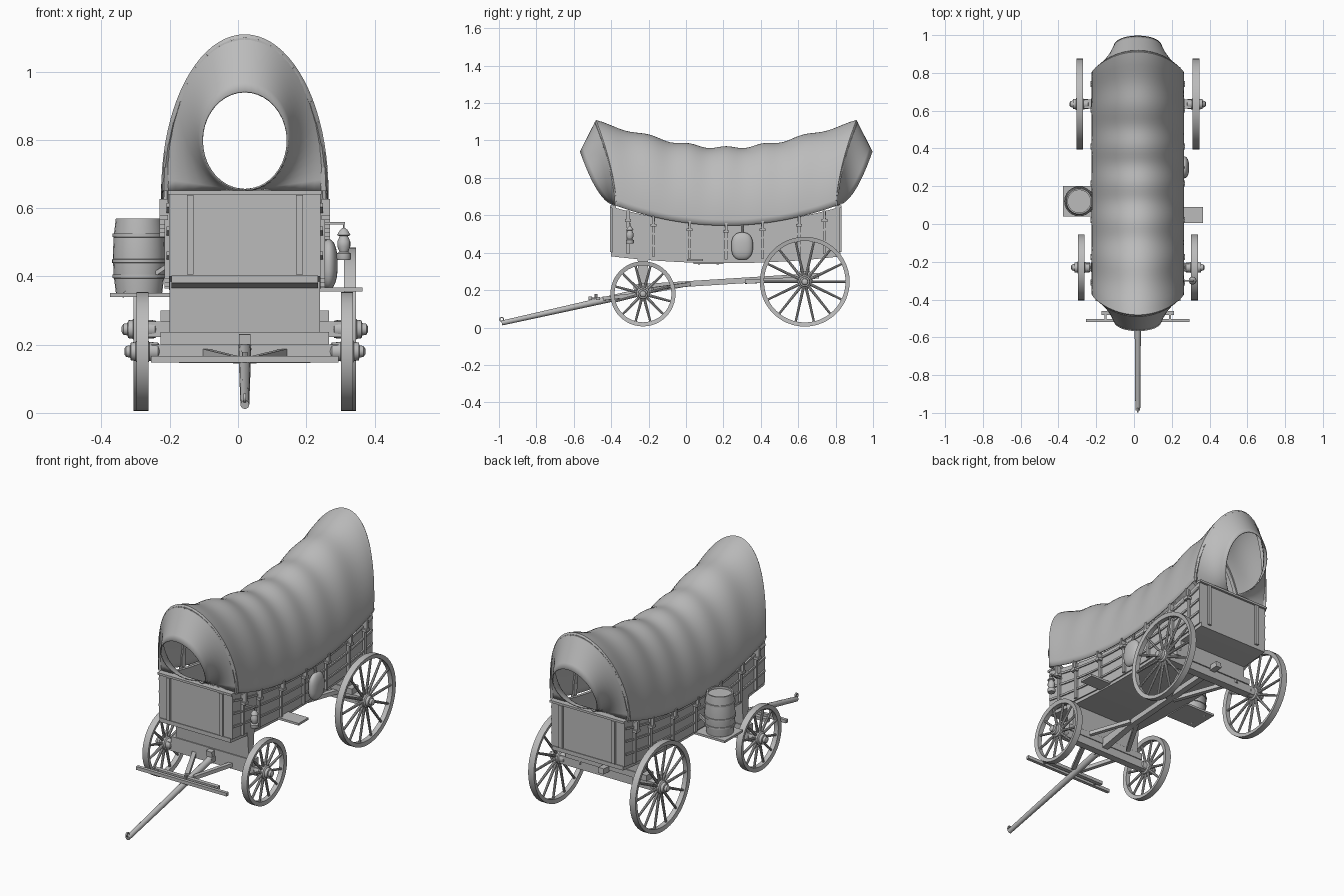
import bpy, bmesh, math
from mathutils import Matrix, Vector

if "Cube" in bpy.data.objects:
    bpy.data.objects.remove(bpy.data.objects["Cube"])

CX, CY = 0.02, 0.215          # wagon box centre line and mid length
grey = bpy.data.materials.new("plain grey")
grey.diffuse_color = (0.5, 0.5, 0.5, 1)
grey.use_nodes = True
grey.node_tree.nodes["Principled BSDF"].inputs["Base Color"].default_value = grey.diffuse_color


def finish(name, bm, smooth=False):
    bmesh.ops.recalc_face_normals(bm, faces=bm.faces[:])
    me = bpy.data.meshes.new(name)
    bm.to_mesh(me)
    bm.free()
    ob = bpy.data.objects.new(name, me)
    bpy.context.collection.objects.link(ob)
    me.materials.append(grey)
    if smooth:
        bpy.ops.object.select_all(action='DESELECT')
        ob.select_set(True)
        bpy.context.view_layer.objects.active = ob
        bpy.ops.object.shade_smooth_by_angle(angle=math.radians(35))
    return ob


def add_box(bm, x0, x1, y0, y1, z0, z1):
    m = Matrix.Translation(((x0 + x1) / 2, (y0 + y1) / 2, (z0 + z1) / 2))
    bmesh.ops.create_cube(bm, size=1, matrix=m @ Matrix.Diagonal((x1 - x0, y1 - y0, z1 - z0, 1)))


def box(name, *dims):
    bm = bmesh.new()
    add_box(bm, *dims)
    return finish(name, bm)


def add_beam(bm, p, q, w, h, sides=0):
    p, q = Vector(p), Vector(q)
    d = q - p
    if sides:
        m = Matrix.Translation((p + q) / 2) @ d.to_track_quat('Z', 'Y').to_matrix().to_4x4()
        bmesh.ops.create_cone(bm, cap_ends=True, segments=sides, radius1=w, radius2=h, depth=d.length, matrix=m)
    else:
        m = Matrix.Translation((p + q) / 2) @ d.to_track_quat('Y', 'Z').to_matrix().to_4x4()
        bmesh.ops.create_cube(bm, size=1, matrix=m @ Matrix.Diagonal((w, d.length, h, 1)))


def add_lathe(bm, profile, m, seg=24, ring=False):
    """Revolve (radius, height) points about local z."""
    rows = [[bm.verts.new(m @ Vector((r * math.cos(a), r * math.sin(a), h)))
             for a in (2 * math.pi * i / seg for i in range(seg))] for r, h in profile]
    pairs = list(zip(rows, rows[1:])) + ([(rows[-1], rows[0])] if ring else [])
    for a, b in pairs:
        for i in range(seg):
            j = (i + 1) % seg
            bm.faces.new((a[i], a[j], b[j], b[i]))
    if not ring:
        bm.faces.new(rows[0])
        bm.faces.new(rows[-1])


def sag(z, y):
    """Drop of the curved wagon box, stronger near its top."""
    t = (y - CY) / 0.61
    return z - (1 - t * t) * (0.04 + 0.2 * (z - 0.40))


def add_sagged(bm, x0, x1, y0, y1, z0, z1, n=20):
    rows = []
    for i in range(n + 1):
        y = y0 + (y1 - y0) * i / n
        rows.append([bm.verts.new((x, y, sag(z, y))) for x, z in ((x0, z0), (x1, z0), (x1, z1), (x0, z1))])
    for a, b in zip(rows, rows[1:]):
        for k in range(4):
            bm.faces.new((a[k], a[(k + 1) % 4], b[(k + 1) % 4], b[k]))
    bm.faces.new(rows[0])
    bm.faces.new(rows[-1])


# Canvas cover: scalloped arch body with a drawn-in bonnet at each end
def arch(u, th, inset=0.0):
    zb, zt = 0.545 + 0.105 * u * u, 0.967 + 0.14 * u * u
    dip = 0.5 * (1 - math.cos(6 * math.pi * (u + 1)))
    s = max(math.sin(th), 0)
    h = (zt - zb) - inset - 0.014 * dip
    y = CY + 0.585 * u + math.copysign(0.11 * u ** 4, u) * s ** 1.6
    return Vector((CX + (0.243 - inset - 0.006 * dip * s) * math.cos(th), y, zb + h * s))


def opening(sign, th):
    a = -math.pi / 2 + 2 * th
    t = (math.sin(a) + 1) / 2
    return Vector((CX + 0.125 * math.cos(a), CY + sign * (0.585 + 0.195 * t ** 0.5), 0.797 + 0.143 * math.sin(a)))


TH = [math.pi * i / 40 for i in range(41)]
NB, NU = 6, 60
bm = bmesh.new()
rows = [[opening(-1, t).lerp(arch(-1, t), k / NB) for t in TH] for k in range(NB)]
rows += [[arch(-1 + 2 * i / NU, t) for t in TH] for i in range(NU + 1)]
rows += [[arch(1, t).lerp(opening(1, t), k / NB) for t in TH] for k in range(1, NB + 1)]
rows = [[bm.verts.new(p) for p in r] for r in rows]
for a, b in zip(rows, rows[1:]):
    for i in range(40):
        bm.faces.new((a[i], a[i + 1], b[i + 1], b[i]))
cover = finish("canvas_cover", bm, True)
mod = cover.modifiers.new("cloth", 'SOLIDIFY')
mod.thickness = 0.005
mod.offset = 0

# Bows holding up the cover
bm = bmesh.new()
for k in range(7):
    pts = [arch(-1 + k / 3, t, 0.012) for t in TH[::2]]
    for p, q in zip(pts, pts[1:]):
        add_beam(bm, p, q, 0.02, 0.01)
finish("cover_bows", bm)

# Wagon box sides, rails, floor, stakes and tie cleats
bm = bmesh.new()
for s in (-1, 1):
    add_sagged(bm, *sorted((CX + s * 0.205, CX + s * 0.222)), -0.395, 0.82, 0.40, 0.645)
finish("side_boards", bm)
bm = bmesh.new()
for s in (-1, 1):
    for z in (0.462, 0.535, 0.605):
        add_sagged(bm, *sorted((CX + s * 0.22, CX + s * 0.229)), -0.39, 0.815, z, z + 0.012)
finish("side_rails", bm)
bm = bmesh.new()
add_sagged(bm, CX - 0.215, CX + 0.215, -0.40, 0.825, 0.38, 0.402)
finish("floor", bm)
bm = bmesh.new()
cleats = bmesh.new()
for s in (-1, 1):
    for k in range(7):
        y = min(max(CY + 0.195 * (k - 3), -0.31), 0.74)
        x = sorted((CX + s * 0.22, CX + s * 0.235))
        add_box(bm, *x, y - 0.008, y + 0.008, sag(0.405, y), sag(0.64, y))
        x = sorted((CX + s * 0.225, CX + s * 0.25))
        add_box(cleats, *x, y - 0.016, y + 0.016, sag(0.585, y), sag(0.60, y))
        add_box(cleats, *x, y - 0.007, y + 0.007, sag(0.60, y), sag(0.65, y))
finish("side_stakes", bm)
finish("tie_cleats", cleats)

# End boards with cleats and top rail
for name, y, s in (("front", -0.395, -1), ("rear", 0.82, 1)):
    bm = bmesh.new()
    add_box(bm, CX - 0.22, CX + 0.22, *sorted((y, y - s * 0.018)), 0.40, 0.645)
    add_box(bm, CX - 0.225, CX + 0.225, *sorted((y - s * 0.02, y + s * 0.012)), 0.64, 0.652)
    for k in (-1, 1):
        add_box(bm, CX + k * 0.16 - 0.01, CX + k * 0.16 + 0.01, *sorted((y, y + s * 0.012)), 0.405, 0.638)
    finish(name + "_end_board", bm)

# Spoked wheels
def wheel(name, s, x, y, z, r, spokes):
    m = Matrix.Translation((CX + s * x, y, z)) @ Matrix.Rotation(s * math.pi / 2, 4, 'Y')
    bm = bmesh.new()
    add_lathe(bm, [(r, -0.0175), (r, 0.0175), (r - 0.022, 0.013), (r - 0.022, -0.013)], m, 48, True)
    for i in range(spokes):
        a = 2 * math.pi * (i + 0.5) / spokes
        d = Vector((math.cos(a), math.sin(a), 0))
        add_beam(bm, m @ (d * 0.02), m @ (d * (r - 0.018)), 0.008, 0.006, 8)
    add_lathe(bm, [(0.02, -0.05), (0.026, -0.045), (0.028, -0.02), (0.036, -0.015), (0.036, 0.015), (0.028, 0.02),
                   (0.026, 0.034), (0.018, 0.036), (0.016, 0.048), (0.008, 0.053)], m, 20)
    finish(name, bm, True)


for side, s in (("left", -1), ("right", 1)):
    wheel("front_wheel_" + side, s, 0.30, -0.23, 0.18, 0.174, 12)
    wheel("rear_wheel_" + side, s, 0.308, 0.635, 0.245, 0.24, 14)

# Axles and bolsters
box("front_axle", CX - 0.275, CX + 0.275, -0.25, -0.21, 0.155, 0.20)
box("front_sandboard", CX - 0.247, CX + 0.247, -0.255, -0.205, 0.20, 0.237)
bm = bmesh.new()
add_box(bm, CX - 0.22, CX + 0.22, -0.26, -0.20, 0.237, 0.385)
for v in bm.verts:
    if v.co.z < 0.3:
        v.co.y = -0.23 + (v.co.y + 0.23) * 0.65
finish("front_bolster", bm)
box("rear_axle", CX - 0.285, CX + 0.285, 0.612, 0.658, 0.222, 0.268)
box("rear_bolster", CX - 0.247, CX + 0.247, 0.605, 0.665, 0.268, 0.30)
box("rear_riser", CX - 0.215, CX + 0.215, 0.61, 0.66, 0.30, 0.385)

# Reach pole with hounds
bm = bmesh.new()
add_beam(bm, (CX, -0.28, 0.215), (CX, 0.71, 0.277), 0.034, 0.03)
for s in (-1, 1):
    add_beam(bm, (CX + s * 0.17, 0.66, 0.262), (CX + s * 0.018, 0.32, 0.245), 0.024, 0.022)
    add_beam(bm, (CX + s * 0.13, -0.18, 0.205), (CX + s * 0.02, 0.02, 0.232), 0.022, 0.02)
    add_beam(bm, (CX + s * 0.125, -0.22, 0.18), (CX + s * 0.022, -0.44, 0.155), 0.022, 0.02)
finish("reach_and_hounds", bm)

# Tongue with tip ring, and the draw bars
bm = bmesh.new()
add_beam(bm, (CX, -0.985, 0.024), (CX, -0.24, 0.19), 0.013, 0.019, 12)
add_beam(bm, (CX, -0.28, 0.18), (CX, 0.02, 0.235), 0.036, 0.026)
m = Matrix.Translation((CX, -0.986, 0.044)) @ Matrix.Rotation(math.pi / 2, 4, 'Y')
add_lathe(bm, [(0.013, -0.004), (0.013, 0.004), (0.007, 0.004), (0.007, -0.004)], m, 16, True)
finish("tongue", bm, True)
bm = bmesh.new()
add_box(bm, CX - 0.275, CX + 0.275, -0.52, -0.502, 0.148, 0.166)
add_box(bm, CX - 0.193, CX + 0.193, -0.482, -0.46, 0.146, 0.164)
for s in (-1, 1):
    add_beam(bm, (CX + s * 0.17, -0.475, 0.156), (CX + s * 0.17, -0.505, 0.157), 0.01, 0.01)
add_beam(bm, (CX, -0.48, 0.125), (CX, -0.48, 0.178), 0.008, 0.008, 8)
finish("draw_bars", bm)

# Side platforms
bm = bmesh.new()
add_box(bm, -0.375, -0.19, 0.04, 0.20, 0.34, 0.352)
for y in (0.07, 0.17):
    add_beam(bm, (-0.34, y, 0.342), (-0.195, y, 0.44), 0.012, 0.012)
finish("barrel_shelf", bm)
box("side_step", 0.20, 0.365, 0.005, 0.09, 0.355, 0.367)

# Water barrel with hoops
m = Matrix.Translation((-0.29, 0.12, 0))
bm = bmesh.new()
add_lathe(bm, [(0.068, 0.352), (0.074, 0.40), (0.077, 0.46), (0.074, 0.52), (0.068, 0.57), (0.06, 0.57), (0.06, 0.558)], m, 24)
for z, r in ((0.40, 0.0745), (0.445, 0.0768), (0.52, 0.0745)):
    add_lathe(bm, [(r - 0.004, z - 0.006), (r + 0.003, z - 0.005), (r + 0.003, z + 0.005), (r - 0.004, z + 0.006)], m, 24, True)
finish("water_barrel", bm, True)

# Hanging canteen
bm = bmesh.new()
bmesh.ops.create_uvsphere(bm, u_segments=24, v_segments=16, radius=1, matrix=Matrix.Translation((0.266, 0.30, 0.435)))
for v in bm.verts:
    d = v.co - Vector((0.266, 0.30, 0.435))
    f = lambda c, e: math.copysign(abs(c) ** e, c)
    v.co = Vector((0.266 + 0.026 * d.x, 0.30 + 0.058 * f(d.y, 0.8), 0.435 + 0.074 * f(d.z, 0.8)))
add_beam(bm, (0.262, 0.30, 0.505), (0.25, 0.30, 0.57), 0.007, 0.007, 8)
finish("canteen", bm, True)

# Lantern on a bracket
bm = bmesh.new()
add_lathe(bm, [(0.019, 0.448), (0.021, 0.453), (0.021, 0.467), (0.013, 0.472), (0.019, 0.488), (0.019, 0.502),
               (0.012, 0.518), (0.02, 0.521), (0.011, 0.536), (0.004, 0.542)], Matrix.Translation((0.31, -0.30, 0)), 16)
add_beam(bm, (0.235, -0.30, 0.556), (0.314, -0.30, 0.556), 0.008, 0.008)
add_beam(bm, (0.31, -0.30, 0.556), (0.31, -0.30, 0.54), 0.003, 0.003, 6)
finish("lantern", bm, True)
